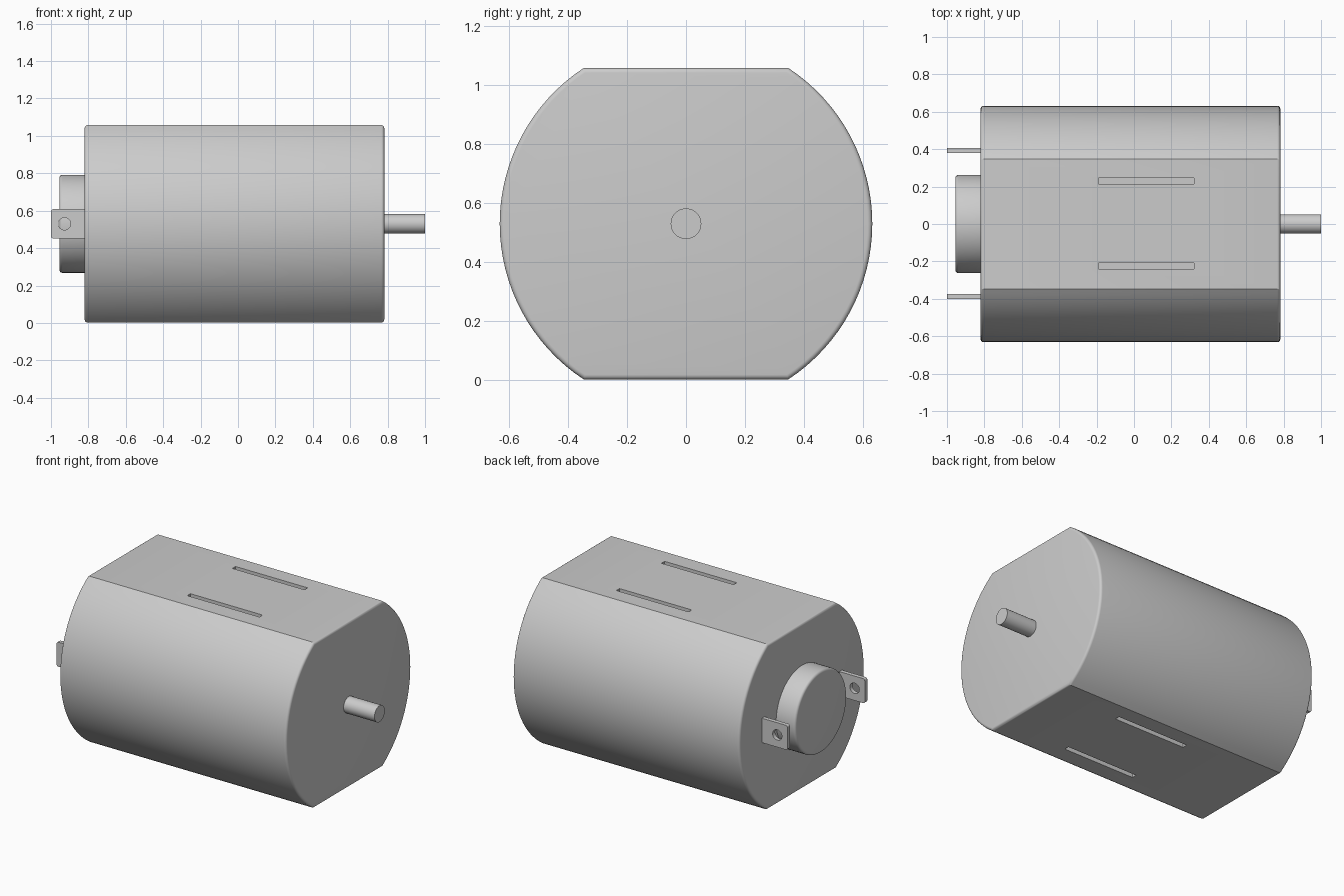
import bpy, bmesh, math
from mathutils import Matrix

default = bpy.data.objects.get("Cube")
if default:
    bpy.data.objects.remove(default, do_unlink=True)

AXIS_Z = 0.53
RADIUS = 0.632
FLAT = 0.528

grey = bpy.data.materials.new("plain grey metal")
grey.use_nodes = True
grey.diffuse_color = (0.6, 0.6, 0.6, 1)
grey.node_tree.nodes["Principled BSDF"].inputs["Base Color"].default_value = (0.6, 0.6, 0.6, 1)


def make_object(name, bm):
    bmesh.ops.recalc_face_normals(bm, faces=bm.faces[:])
    mesh = bpy.data.meshes.new(name)
    bm.to_mesh(mesh)
    bm.free()
    mesh.materials.append(grey)
    obj = bpy.data.objects.new(name, mesh)
    bpy.context.collection.objects.link(obj)
    return obj


def prism(name, outline, x0, x1, edge=0.0, both=True):
    """Extrude a (y, z) outline along x, rounding the end rims."""
    bm = bmesh.new()
    face = bm.faces.new([bm.verts.new((x0, y, z)) for y, z in outline])
    out = bmesh.ops.extrude_face_region(bm, geom=[face], use_keep_orig=True)
    for v in out["geom"]:
        if isinstance(v, bmesh.types.BMVert):
            v.co.x = x1
    if edge:
        ends = (x0, x1) if both else (x0,)
        rims = [e for e in bm.edges
                if any(all(abs(v.co.x - x) < 1e-5 for v in e.verts) for x in ends)]
        bmesh.ops.bevel(bm, geom=rims, offset=edge, segments=4, profile=0.5, affect='EDGES')
    return make_object(name, bm)


def circle(r, n):
    return [(r * math.cos(math.tau * i / n), AXIS_Z + r * math.sin(math.tau * i / n))
            for i in range(n)]


def box(name, x, y, z):
    bm = bmesh.new()
    bmesh.ops.create_cube(bm, size=1)
    for v in bm.verts:
        v.co = [lo if c < 0 else hi for c, (lo, hi) in zip(v.co, (x, y, z))]
    return make_object(name, bm)


def cut(target, cutter):
    mod = target.modifiers.new("cut", 'BOOLEAN')
    mod.operation = 'DIFFERENCE'
    mod.solver = 'EXACT'
    mod.object = cutter
    bpy.context.view_layer.objects.active = target
    bpy.ops.object.modifier_apply(modifier=mod.name)
    bpy.data.objects.remove(cutter, do_unlink=True)


def shade(obj):
    bpy.ops.object.select_all(action='DESELECT')
    obj.select_set(True)
    bpy.context.view_layer.objects.active = obj
    bpy.ops.object.shade_smooth_by_angle(angle=math.radians(29))


# Can: round on the sides, flat on top and bottom
corner = math.asin(FLAT / RADIUS)
outline = []
for start in (-corner, math.pi - corner):
    for i in range(33):
        a = start + 2 * corner * i / 32
        outline.append((RADIUS * math.cos(a), AXIS_Z + RADIUS * math.sin(a)))
body = prism("motor_can", outline, -0.82, 0.782, edge=0.016)

# Shallow slots in both flats
for y in (-0.225, 0.23):
    for z in (AXIS_Z - FLAT, AXIS_Z + FLAT):
        cut(body, box("slot_cutter", (-0.19, 0.32), (y - 0.016, y + 0.016), (z - 0.025, z + 0.025)))
shade(body)

# Output shaft and rear bearing boss
shade(prism("shaft", circle(0.052, 32), 0.77, 1.0))
shade(prism("rear_boss", circle(0.262, 64), -0.955, -0.81, edge=0.016, both=False))

# Terminal tabs with a round hole and softened outer corners
for name, y in (("left_terminal", 0.392), ("right_terminal", -0.388)):
    tab = box(name, (-1.0, -0.81), (y - 0.013, y + 0.013), (AXIS_Z - 0.078, AXIS_Z + 0.078))
    bm = bmesh.new()
    bm.from_mesh(tab.data)
    corners = [e for e in bm.edges if all(v.co.x < -0.99 for v in e.verts)
               and abs(e.verts[0].co.z - e.verts[1].co.z) < 1e-5]
    bmesh.ops.bevel(bm, geom=corners, offset=0.012, segments=4, profile=0.5, affect='EDGES')
    bm.to_mesh(tab.data)
    bm.free()
    drill = bmesh.new()
    place = Matrix.Translation((-0.928, y, AXIS_Z)) @ Matrix.Rotation(math.pi / 2, 4, 'X')
    bmesh.ops.create_cone(drill, cap_ends=True, segments=32, radius1=0.033, radius2=0.033,
                          depth=0.1, matrix=place)
    cut(tab, make_object("hole_cutter", drill))
    shade(tab)
